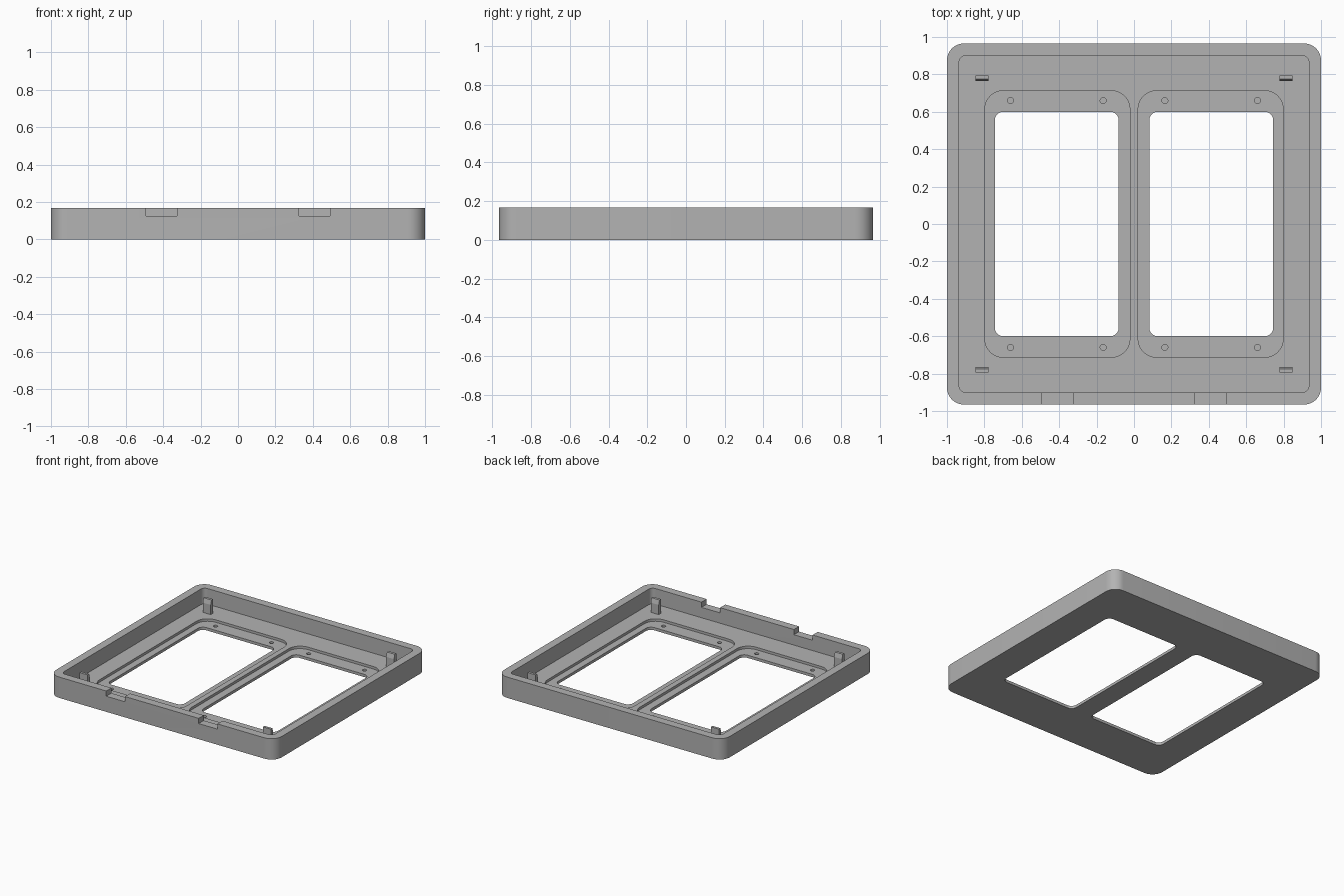
import bpy, bmesh, math

cube = bpy.data.objects.get("Cube")
if cube:
    bpy.data.objects.remove(cube, do_unlink=True)

HEIGHT, FLOOR, POCKET = 0.167, 0.042, 0.022

grey = bpy.data.materials.new("light_grey")
grey.use_nodes = True
colour = (0.45, 0.45, 0.45, 1)
grey.diffuse_color = colour
grey.node_tree.nodes["Principled BSDF"].inputs["Base Color"].default_value = colour


def prism(name, points, direction, start):
    """Extrude a closed outline of 3D points along a direction."""
    bm = bmesh.new()
    face = bm.faces.new([bm.verts.new([p + s for p, s in zip(pt, start)]) for pt in points])
    grown = bmesh.ops.extrude_face_region(bm, geom=[face])["geom"]
    verts = [g for g in grown if isinstance(g, bmesh.types.BMVert)]
    bmesh.ops.translate(bm, verts=verts, vec=direction)
    bmesh.ops.recalc_face_normals(bm, faces=bm.faces)
    mesh = bpy.data.meshes.new(name)
    bm.to_mesh(mesh)
    bm.free()
    mesh.materials.append(grey)
    obj = bpy.data.objects.new(name, mesh)
    bpy.context.collection.objects.link(obj)
    return obj


def rounded_block(name, x, y, half_w, half_d, radius, z0, z1, steps=10):
    """Vertical block with rounded corners."""
    points = []
    for q, (sx, sy) in enumerate([(1, 1), (-1, 1), (-1, -1), (1, -1)]):
        for i in range(steps + 1):
            a = math.pi / 2 * (q + i / steps)
            points.append((sx * (half_w - radius) + radius * math.cos(a),
                           sy * (half_d - radius) + radius * math.sin(a), 0))
    return prism(name, points, (0, 0, z1 - z0), (x, y, z0))


def box(name, x0, x1, y0, y1, z0, z1):
    return prism(name, [(x0, y0, 0), (x1, y0, 0), (x1, y1, 0), (x0, y1, 0)],
                 (0, 0, z1 - z0), (0, 0, z0))


def cylinder(name, x, y, r, z0, z1, sides=24):
    ring = [(r * math.cos(i * math.tau / sides), r * math.sin(i * math.tau / sides), 0)
            for i in range(sides)]
    return prism(name, ring, (0, 0, z1 - z0), (x, y, z0))


def cut(target, cutter):
    mod = target.modifiers.new("cut", "BOOLEAN")
    mod.operation, mod.solver, mod.object = "DIFFERENCE", "EXACT", cutter
    bpy.context.view_layer.objects.active = target
    bpy.ops.object.modifier_apply(modifier=mod.name)
    bpy.data.objects.remove(cutter, do_unlink=True)


# Shallow tray
tray = rounded_block("tray", 0, 0, 1, 0.965, 0.09, 0, HEIGHT)
cut(tray, rounded_block("cavity", 0, 0, 0.935, 0.9, 0.035, FLOOR, HEIGHT + 0.1))

for side in (-1, 1):
    # Recessed frame around each window opening
    cut(tray, rounded_block("pocket", side * 0.41, 0, 0.388, 0.713, 0.1, POCKET, 0.1))
    cut(tray, rounded_block("opening", side * 0.413, 0, 0.331, 0.6, 0.045, -0.1, 0.1))
    # Notch in the front wall
    cut(tray, box("notch", side * 0.41 - 0.083, side * 0.41 + 0.083,
                  -1.1, -0.88, 0.125, HEIGHT + 0.1))
    # Blind screw holes
    for x in (0.165, 0.66):
        for y in (-0.66, 0.66):
            cut(tray, cylinder("screw_hole", side * x, y, 0.016, 0.006, 0.1))

bpy.ops.object.select_all(action="DESELECT")
tray.select_set(True)
bpy.context.view_layer.objects.active = tray
bpy.ops.object.shade_smooth_by_angle(angle=math.radians(30))

# Corner posts, bevelled toward the middle near the top
for sx, side_name in ((-1, "right"), (1, "left")):
    for sy, end_name in ((-1, "front"), (1, "back")):
        outline = [(0, sy * y, z) for y, z in
                   ((0.765, FLOOR - 0.005), (0.765, 0.12), (0.775, 0.155),
                    (0.795, 0.155), (0.795, FLOOR - 0.005))]
        prism(f"{end_name}_{side_name}_post", outline, (0.07, 0, 0),
              (sx * 0.813 - 0.035, 0, 0))
